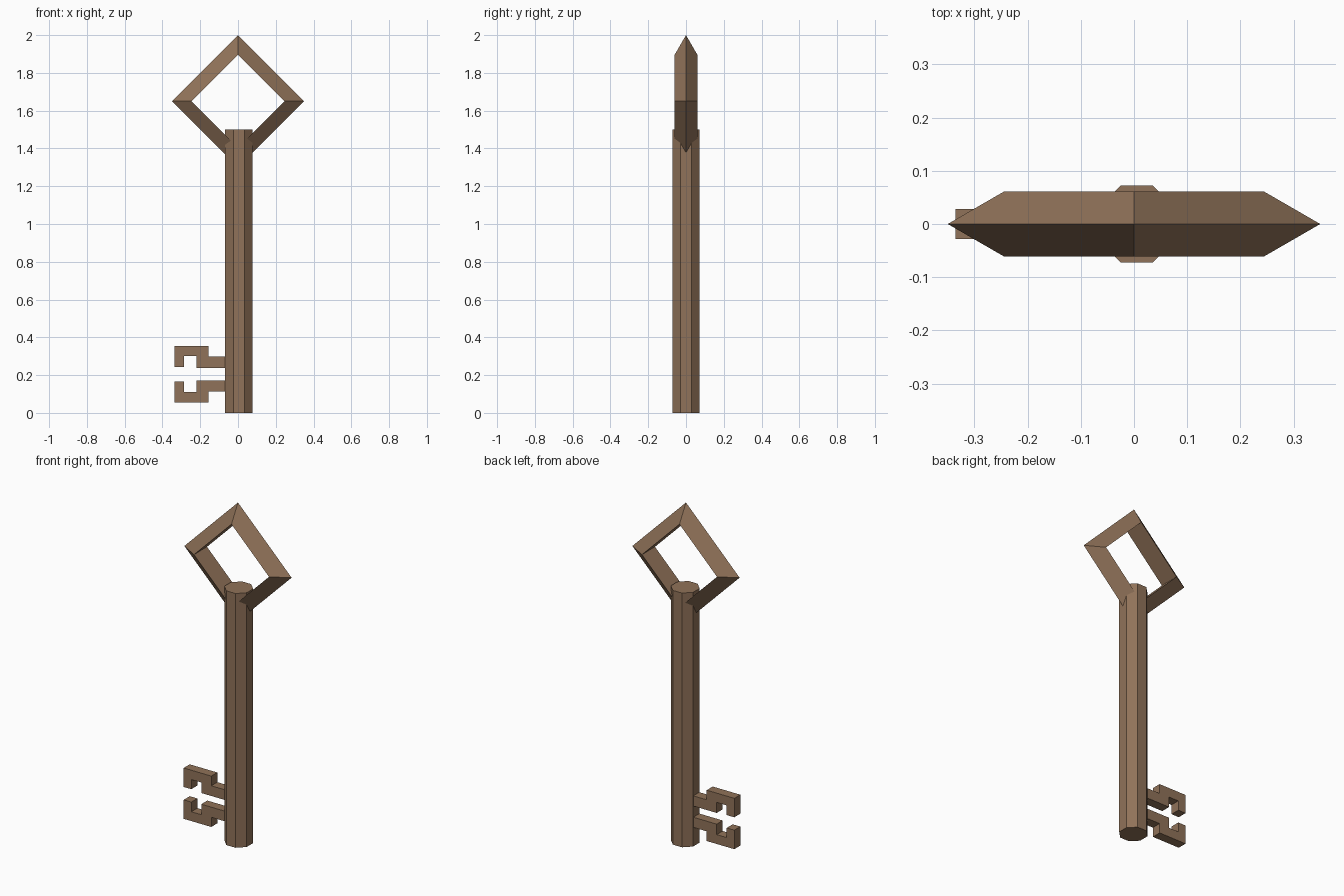
import bpy
import bmesh
from math import cos, sin, tau
from mathutils import Vector

cube = bpy.data.objects.get("Cube")
if cube:
    bpy.data.objects.remove(cube, do_unlink=True)

# Single warm brown for the whole key
brown = bpy.data.materials.new("warm_brown")
color = (0.28, 0.17, 0.10, 1)
brown.diffuse_color = color
brown.use_nodes = True
brown.node_tree.nodes["Principled BSDF"].inputs["Base Color"].default_value = color


def finish(name, bm):
    bmesh.ops.recalc_face_normals(bm, faces=bm.faces)
    mesh = bpy.data.meshes.new(name)
    bm.to_mesh(mesh)
    bm.free()
    mesh.materials.append(brown)
    obj = bpy.data.objects.new(name, mesh)
    bpy.context.collection.objects.link(obj)
    return obj


def prism(name, points, direction):
    """Extrude a flat outline into a closed solid."""
    bm = bmesh.new()
    face = bm.faces.new([bm.verts.new(p) for p in points])
    result = bmesh.ops.extrude_face_region(bm, geom=[face], use_keep_orig=True)
    moved = [v for v in result["geom"] if isinstance(v, bmesh.types.BMVert)]
    bmesh.ops.translate(bm, verts=moved, vec=direction)
    return finish(name, bm)


# Octagonal shaft with flat sides facing the axes
SHAFT_X, SHAFT_R = 0.005, 0.0786
outline = [(SHAFT_X + SHAFT_R * cos(tau * (i + 0.5) / 8),
            SHAFT_R * sin(tau * (i + 0.5) / 8), 0) for i in range(8)]
prism("shaft", outline, Vector((0, 0, 1.5)))

# Diamond bow: a four-cornered ring with a triangular section, ridge outward
BOW_Z, MAJOR, MINOR = 1.65, 0.28, 0.07
bm = bmesh.new()
rings = []
for i in range(4):
    a = tau * i / 4
    ring = []
    for j in range(3):
        b = tau * j / 3
        r = MAJOR + MINOR * cos(b)
        ring.append(bm.verts.new((r * cos(a), MINOR * sin(b), BOW_Z + r * sin(a))))
    rings.append(ring)
for i in range(4):
    here, there = rings[i], rings[(i + 1) % 4]
    for j in range(3):
        k = (j + 1) % 3
        bm.faces.new((here[j], there[j], there[k], here[k]))
finish("bow", bm)

# Two hooked teeth, mirrored about the middle of the bit
BIT_Z, HALF = 0.205, 0.028
hook = [(-0.335, 0.15), (-0.155, 0.15), (-0.155, 0.093), (-0.03, 0.093),
        (-0.03, 0.033), (-0.22, 0.033), (-0.22, 0.095), (-0.285, 0.095),
        (-0.285, 0.038), (-0.335, 0.038)]
for name, side in (("upper_tooth", 1), ("lower_tooth", -1)):
    points = [(x, -HALF, BIT_Z + side * z) for x, z in hook]
    prism(name, points, Vector((0, 2 * HALF, 0)))
